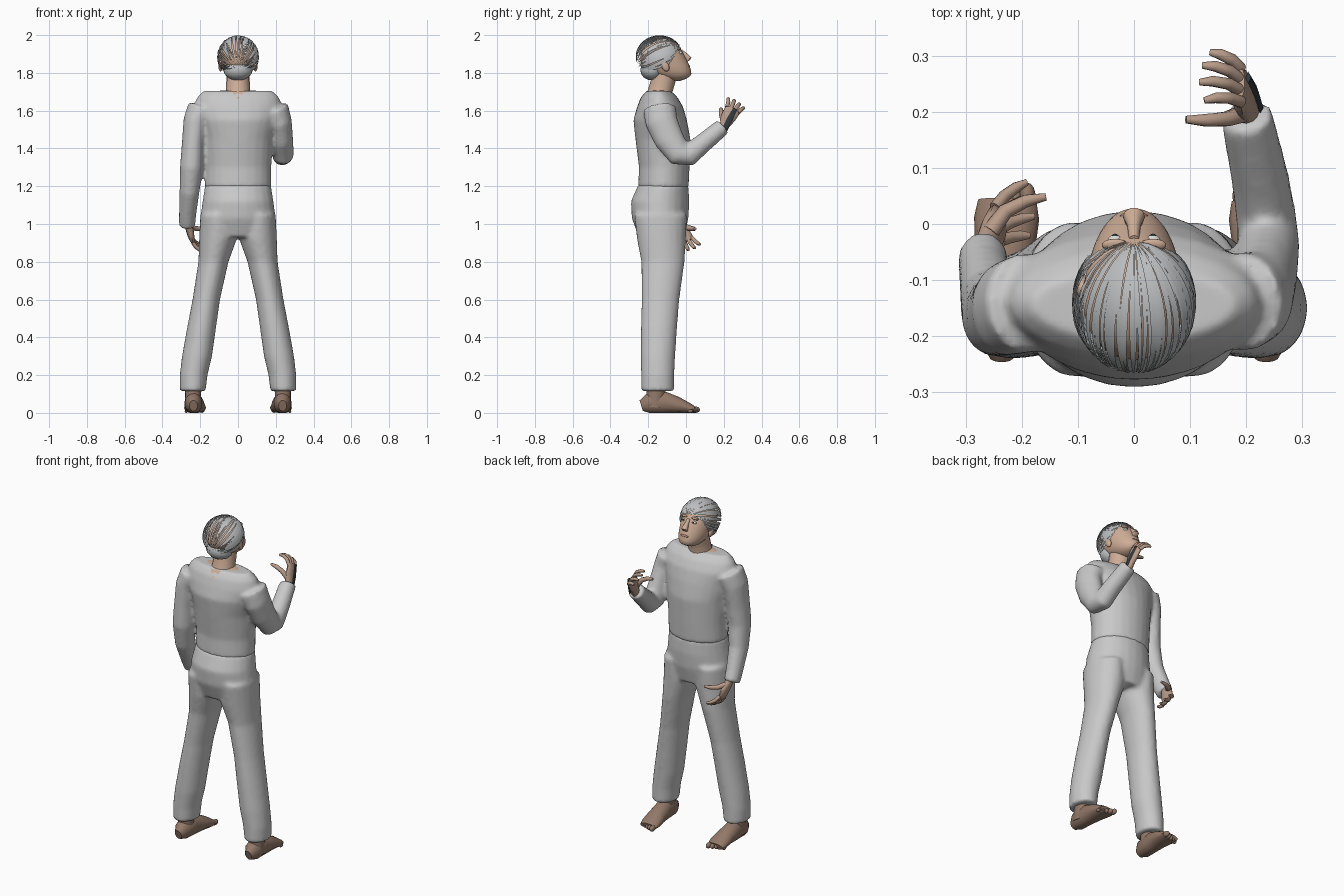
import bpy, bmesh, math, random
from mathutils import Vector, Matrix

random.seed(4)
if "Cube" in bpy.data.objects:
    bpy.data.objects.remove(bpy.data.objects["Cube"])


def material(name, r, g, b):
    m = bpy.data.materials.new(name)
    m.use_nodes = True
    m.diffuse_color = (r, g, b, 1)
    m.node_tree.nodes["Principled BSDF"].inputs["Base Color"].default_value = (r, g, b, 1)
    return m


CLOTH = material("grey cloth", .58, .58, .58)
SKIN = material("face skin", .62, .42, .31)
HAND = material("hand skin", .48, .33, .25)
FOOT = material("foot skin", .29, .19, .14)
HAIR = material("grey hair", .5, .51, .52)
DARK = material("dark slate", .03, .04, .045)
WHITE = material("eye white", .7, .7, .68)
LIP = material("lip", .45, .24, .19)
UP = Vector((0, 0, 1))


def loft(bm, rows, ref=(1, 0, 0), n=16, flat=None):
    """Skin elliptical rings (x, y, z, side radius, other radius) along a path."""
    pts = [Vector(r[:3]) for r in rows]
    rings = []
    for i, row in enumerate(rows):
        t = flat or (pts[min(i + 1, len(pts) - 1)] - pts[max(i - 1, 0)]).normalized()
        side = Vector(ref)
        side = (side - t * side.dot(t)).normalized()
        other = t.cross(side)
        angles = [2 * math.pi * k / n for k in range(n)]
        rings.append([bm.verts.new(pts[i] + side * row[3] * math.cos(a) + other * row[4] * math.sin(a))
                      for a in angles])
    for lo, hi in zip(rings, rings[1:]):
        for k in range(n):
            j = (k + 1) % n
            bm.faces.new((lo[k], lo[j], hi[j], hi[k]))
    bm.faces.new(rings[0][::-1])
    bm.faces.new(rings[-1])


def ball(bm, loc, scale):
    bmesh.ops.create_uvsphere(bm, u_segments=14, v_segments=8, radius=1,
                              matrix=Matrix.Translation(loc) @ Matrix.Diagonal((*scale, 1)))


def finish(name, bm, mat, subsurf=0, merge=False, matrix=None):
    bmesh.ops.recalc_face_normals(bm, faces=bm.faces)
    if matrix:
        bm.transform(matrix)
    mesh = bpy.data.meshes.new(name)
    bm.to_mesh(mesh)
    bm.free()
    ob = bpy.data.objects.new(name, mesh)
    bpy.context.collection.objects.link(ob)
    mesh.materials.append(mat)
    if merge:  # fuse overlapping tubes into one soft garment
        mod = ob.modifiers.new("fuse", 'REMESH')
        mod.mode = 'VOXEL'
        mod.voxel_size = .011
        mod.use_smooth_shade = True
        mod = ob.modifiers.new("soften", 'SMOOTH')
        mod.factor, mod.iterations = .5, 6
    else:
        if subsurf:
            ob.modifiers.new("round", 'SUBSURF').levels = subsurf
            ob.modifiers["round"].render_levels = subsurf
        bpy.ops.object.select_all(action='DESELECT')
        ob.select_set(True)
        bpy.context.view_layer.objects.active = ob
        bpy.ops.object.shade_smooth_by_angle(angle=math.radians(50))
    return ob


# Trousers: hips and two spread legs
bm = bmesh.new()
loft(bm, [(0, -.12, 1.21, .174, .132), (0, -.137, 1.12, .188, .155), (0, -.137, 1.03, .2, .15),
          (0, -.13, .93, .19, .12)], n=24, flat=UP)
for s in (-1, 1):
    loft(bm, [(s * x, y, z, a, b) for x, y, z, a, b in (
        (.105, -.135, 1.05, .095, .14), (.106, -.13, .92, .1, .13), (.13, -.122, .8, .08, .115),
        (.168, -.135, .6, .073, .1), (.193, -.143, .45, .077, .096), (.217, -.149, .3, .08, .092),
        (.235, -.15, .2, .074, .088), (.24, -.15, .115, .069, .087))], n=20, flat=UP)
finish("trousers", bm, CLOTH, merge=True)

# Shirt: torso, hanging sleeve and raised sleeve
bm = bmesh.new()
loft(bm, [(0, -.12, 1.19, .177, .134), (0, -.115, 1.3, .176, .134), (0, -.122, 1.45, .188, .146),
          (0, -.137, 1.55, .215, .142), (0, -.137, 1.62, .235, .122), (0, -.142, 1.67, .218, .098),
          (0, -.145, 1.705, .185, .065)], n=24, flat=UP)
loft(bm, [(-.19, -.14, 1.61, .08, .09), (-.225, -.15, 1.54, .066, .086), (-.238, -.16, 1.42, .06, .077),
          (-.246, -.165, 1.3, .062, .072), (-.257, -.14, 1.17, .053, .063), (-.267, -.085, 1.05, .046, .053),
          (-.27, -.055, .99, .044, .05)])
loft(bm, [(.19, -.14, 1.61, .08, .09), (.22, -.13, 1.54, .066, .086), (.232, -.09, 1.45, .06, .08),
          (.24, -.035, 1.37, .056, .068), (.235, .015, 1.365, .054, .062), (.225, .08, 1.42, .052, .052),
          (.2, .195, 1.515, .047, .046)])
finish("shirt", bm, CLOTH, merge=True)

# Neck, bare shoulder patch and the notch at the nape
bm = bmesh.new()
loft(bm, [(0, -.14, 1.66, .075, .075), (0, -.135, 1.71, .064, .064), (0, -.12, 1.76, .062, .064),
          (0, -.11, 1.83, .062, .066)])
finish("neck", bm, SKIN)
bm = bmesh.new()
ball(bm, (0, -.145, 1.692), (.168, .063, .017))
finish("bare_shoulders", bm, SKIN)
bm = bmesh.new()
bm.faces.new([bm.verts.new(v) for v in ((-.035, -.212, 1.703), (0, -.246, 1.66), (.035, -.212, 1.703))])
finish("nape_notch", bm, SKIN)

# Head, tilted to look upward
tilt = Matrix.Translation((0, -.11, 1.86)) @ Matrix.Rotation(math.radians(25), 4, 'X')
bm = bmesh.new()
loft(bm, [(0, .06, -.13, .03, .032), (0, .045, -.108, .058, .06), (0, .02, -.07, .077, .09),
          (0, 0, -.02, .087, .108), (0, -.01, .04, .096, .115), (0, -.015, .08, .086, .1),
          (0, -.015, .115, .05, .06), (0, -.015, .125, .02, .02)], n=20, flat=UP)
finish("head", bm, SKIN, subsurf=1, matrix=tilt)
bm = bmesh.new()
loft(bm, [(0, .1, .02, .009, .008), (0, .112, -.015, .012, .014), (0, .117, -.04, .02, .018),
          (0, .107, -.05, .014, .01)], n=10, flat=UP)
for s in (-1, 1):
    ball(bm, (s * .092, -.01, -.02), (.012, .02, .032))
    ball(bm, (s * .034, .094, .03), (.024, .012, .007))
finish("nose_ears_brows", bm, SKIN, matrix=tilt)
for part, y, size, mat in (("eyes", .09, .014, WHITE), ("irises", .1, .006, DARK)):
    bm = bmesh.new()
    for s in (-1, 1):
        ball(bm, (s * .034, y, .008), (size, size, size * .6))
    finish(part, bm, mat, matrix=tilt)
bm = bmesh.new()
ball(bm, (0, .1, -.076), (.026, .01, .008))
finish("mouth", bm, LIP, matrix=tilt)

# Hair: combed ribbons running back from the forehead, over a nape patch
bm = bmesh.new()
pole, back, side = Vector((0, .88, .47)), Vector((0, -.47, .88)), Vector((1, 0, 0))
count, steps, spread = 84, 14, 2.1
for k in range(count):
    phi = -spread + 2 * spread * k / (count - 1) + random.uniform(-.04, .04)
    start = .06 + max(0, abs(phi) - 1.3) * 1.5 + random.uniform(0, .12)
    end = random.uniform(2.6, 3.05)
    lift = random.uniform(1, 1.025)
    half = random.uniform(.022, .042)
    bend = random.uniform(-.12, .12)
    previous = None
    for i in range(steps + 1):
        f = i / steps
        t = start + (end - start) * f
        pair = []
        for edge in (-1, 1):
            a = phi + bend * f + edge * half * (1.1 - f ** 4)
            d = pole * math.cos(t) + (back * math.cos(a) + side * math.sin(a)) * math.sin(t)
            d *= lift + edge * .008 * math.sin(math.pi * f) - .008
            pair.append(bm.verts.new((d.x * .109, d.y * .125 - .14, d.z * .112 + 1.885)))
        if previous:
            bm.faces.new((previous[0], previous[1], pair[1], pair[0]))
        previous = pair
finish("hair_ribbons", bm, HAIR)
bm = bmesh.new()
ball(bm, (0, -.18, 1.815), (.078, .062, .055))
finish("nape_hair", bm, HAIR)


def hand(name, wrist, u, n, thumb_sign, curl):
    """u runs along the hand, n is the palm normal, s points to the thumb side."""
    w, u, n = Vector(wrist), Vector(u).normalized(), Vector(n)
    n = (n - u * n.dot(u)).normalized()
    s = u.cross(n) * thumb_sign
    at = lambda a, b, c: w + u * a + s * b + n * c
    bm = bmesh.new()
    loft(bm, [(*at(-.06, 0, 0), .026, .024), (*at(0, 0, 0), .027, .021), (*at(.04, .002, 0), .039, .02),
              (*at(.08, 0, 0), .042, .016), (*at(.1, 0, .003), .036, .011)], ref=s, n=12)
    for i, size in enumerate((.95, 1.08, 1, .8)):
        p = at(.09, .033 - .022 * i, 0)
        rows, angle = [(*p, .011, .011)], curl
        for length, r in ((.036, .011), (.03, .01), (.022, .006)):
            fan = s * (.22 - .15 * i)
            p = p + (u * math.cos(angle) + n * math.sin(angle) + fan) * length * size
            rows.append((*p, r, r))
            angle += curl
        loft(bm, rows, ref=s, n=8)
    loft(bm, [(*at(.02, .02, .005), .016, .016), (*at(.05, .045, .03), .014, .014),
              (*at(.068, .055, .065), .012, .012), (*at(.078, .057, .1), .007, .007)], ref=s, n=8)
    finish(name, bm, HAND)
    return at, s


hand("hanging_hand", (-.262, -.04, .995), (.2, .42, -.85), (1, .15, 0), -1, .35)
at, s = hand("raised_hand", (.2, .205, 1.525), (-.1, .45, .85), (-1, 0, 0), 1, .5)

# Dark strip along the back of the raised hand
bm = bmesh.new()
loft(bm, [(*at(-.02, -.01, -.024), .014, .005), (*at(.04, -.01, -.022), .016, .005),
          (*at(.1, -.01, -.014), .012, .005)], ref=s, n=4)
finish("hand_strip", bm, DARK)

# Bare feet with toes
for label, s in (("left_foot", 1), ("right_foot", -1)):
    bm = bmesh.new()
    loft(bm, [(s * x, y, z, a, b) for x, y, z, a, b in (
        (.236, -.237, .038, .022, .03), (.236, -.2, .05, .046, .054), (.234, -.12, .055, .046, .062),
        (.23, -.05, .042, .053, .046), (.227, .01, .026, .058, .03), (.226, .042, .018, .052, .018))], n=14)
    loft(bm, [(s * .238, -.165, .03, .045, .05), (s * .238, -.16, .09, .043, .05),
              (s * .238, -.155, .18, .045, .052)], n=14)
    for i in range(5):
        r = .017 - .0018 * i
        ball(bm, (s * (.19 + .021 * i), .05 - .007 * i, r), (r * .85, r * 1.4, r))
    for v in bm.verts:
        v.co.z = max(v.co.z, 0)
    finish(label, bm, FOOT)
